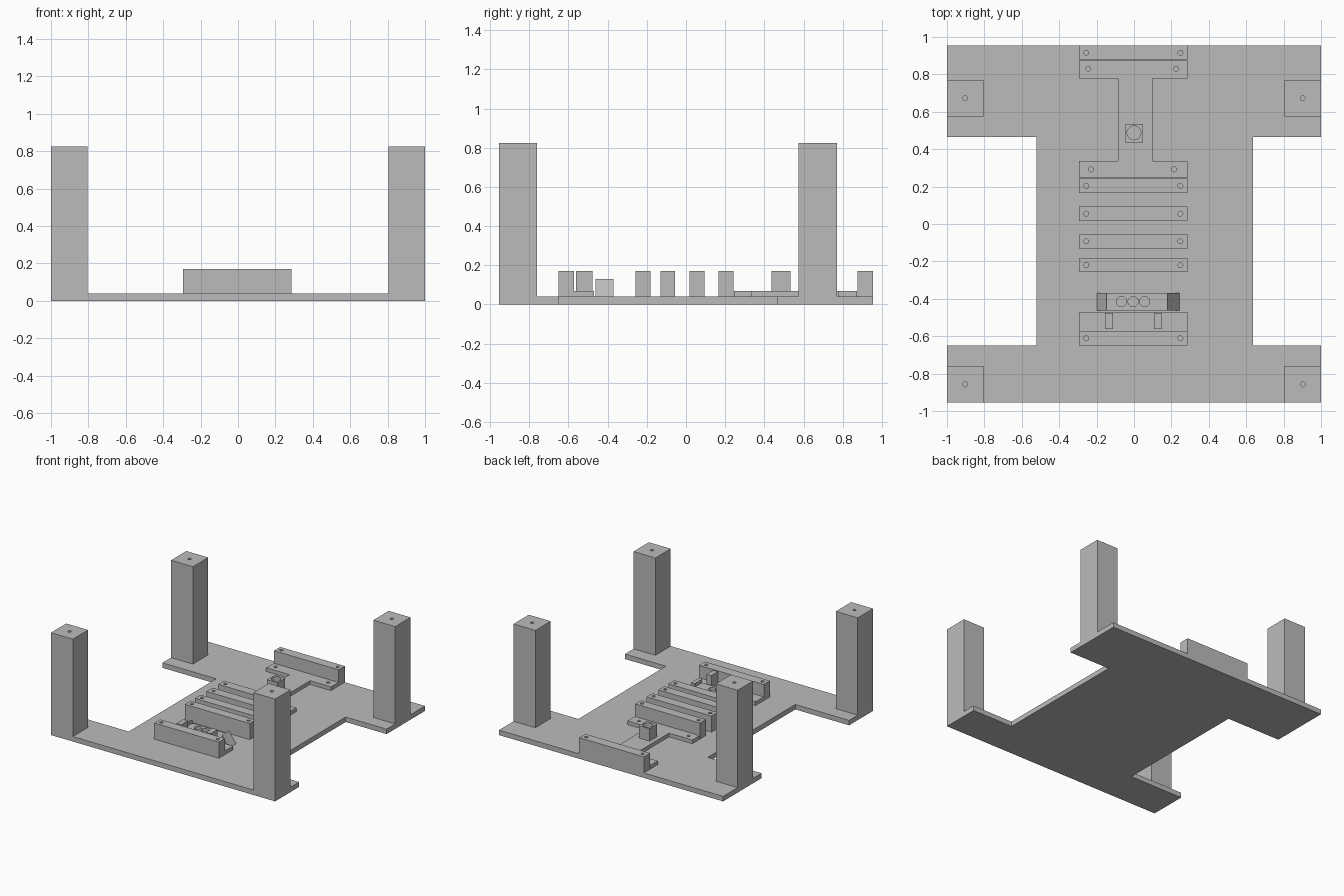
import bpy
import bmesh

cube = bpy.data.objects.get("Cube")
if cube:
    bpy.data.objects.remove(cube, do_unlink=True)

grey = bpy.data.materials.new("plain grey")
grey.use_nodes = True
colour = (0.5, 0.5, 0.5, 1)
grey.diffuse_color = colour
grey.node_tree.nodes["Principled BSDF"].inputs["Base Color"].default_value = colour

DECK = 0.04    # top of the base plate
LOW = 0.07     # top of the thin mounting plates
HIGH = 0.17    # top of the rails


def add_object(name, bm):
    bmesh.ops.recalc_face_normals(bm, faces=bm.faces)
    mesh = bpy.data.meshes.new(name)
    bm.to_mesh(mesh)
    bm.free()
    mesh.materials.append(grey)
    obj = bpy.data.objects.new(name, mesh)
    bpy.context.collection.objects.link(obj)
    return obj


def prism(name, outline, offset):
    """Extrude a flat outline of 3D points along an offset."""
    bm = bmesh.new()
    face = bm.faces.new([bm.verts.new(p) for p in outline])
    result = bmesh.ops.extrude_face_region(bm, geom=[face])
    moved = [v for v in result["geom"] if isinstance(v, bmesh.types.BMVert)]
    bmesh.ops.translate(bm, verts=moved, vec=offset)
    return add_object(name, bm)


def slab(name, points, z0, z1):
    return prism(name, [(x, y, z0) for x, y in points], (0, 0, z1 - z0))


def box(name, x0, x1, y0, y1, z0, z1):
    return slab(name, [(x0, y0), (x1, y0), (x1, y1), (x0, y1)], z0, z1)


def drill(obj, centres, radius, bottom):
    """Cut round vertical holes down to a given height."""
    bm = bmesh.new()
    for x, y in centres:
        made = bmesh.ops.create_cone(bm, cap_ends=True, segments=24, radius1=radius,
                                     radius2=radius, depth=1)
        bmesh.ops.translate(bm, verts=made["verts"], vec=(x, y, bottom + 0.5))
    cutter = add_object("hole_cutter", bm)
    cutter.hide_render = True
    mod = obj.modifiers.new("holes", "BOOLEAN")
    mod.operation = "DIFFERENCE"
    mod.solver = "EXACT"
    mod.object = cutter
    bpy.context.view_layer.update()
    graph = bpy.context.evaluated_depsgraph_get()
    mesh = bpy.data.meshes.new_from_object(obj.evaluated_get(graph))
    obj.modifiers.clear()
    obj.data = mesh
    bpy.data.objects.remove(cutter, do_unlink=True)


# Base plate with a narrower waist
slab("base_plate", [
    (-1, -0.955), (1, -0.955), (1, -0.65), (0.635, -0.65), (0.635, 0.465), (1, 0.465),
    (1, 0.955), (-1, 0.955), (-1, 0.465), (-0.52, 0.465), (-0.52, -0.65), (-1, -0.65)],
    0, DECK)

# Four corner posts with a screw hole on top
for side, x0 in (("right", -1), ("left", 0.805)):
    for end, y0 in (("front", -0.955), ("back", 0.575)):
        post = box(f"{end}_{side}_post", x0, x0 + 0.195, y0, y0 + 0.195, DECK, 0.825)
        drill(post, [(x0 + 0.0975, y0 + 0.0975)], 0.013, 0.74)

# Cross rails, each with two screw holes
rails = [(-0.65, -0.573), (-0.257, -0.182), (-0.13, -0.055),
         (0.017, 0.094), (0.166, 0.242), (0.876, 0.955)]
for number, (y0, y1) in enumerate(rails, 1):
    rail = box(f"cross_rail_{number}", -0.293, 0.285, y0, y1, DECK, HIGH)
    middle = (y0 + y1) / 2
    drill(rail, [(-0.255, middle), (0.248, middle)], 0.013, 0.08)

# I-shaped mounting plate
i_plate = slab("i_shaped_plate", [
    (-0.293, 0.245), (0.285, 0.245), (0.285, 0.338), (0.098, 0.338), (0.098, 0.778),
    (0.285, 0.778), (0.285, 0.873), (-0.293, 0.873), (-0.293, 0.778), (-0.085, 0.778),
    (-0.085, 0.338), (-0.293, 0.338)], DECK, LOW)
drill(i_plate, [(-0.23, 0.292), (0.215, 0.292), (-0.245, 0.83), (0.225, 0.83)],
      0.013, DECK + 0.002)

# Square socket block with a round bore
socket = box("socket_block", -0.048, 0.048, 0.437, 0.533, LOW, HIGH)
drill(socket, [(0, 0.487)], 0.037, 0.09)

# Front ledge behind the first rail, with two upright tabs
box("front_ledge", -0.293, 0.285, -0.573, -0.47, DECK, LOW)
for side, x0 in (("right", -0.155), ("left", 0.108)):
    box(f"{side}_tab", x0, x0 + 0.043, -0.562, -0.477, LOW, HIGH)

# Three-hole holder between two sloped ends
holder = box("three_hole_holder", -0.148, 0.18, -0.463, -0.37, DECK, 0.1)
drill(holder, [(x, -0.415) for x in (-0.067, -0.005, 0.057)], 0.027, 0.05)
for side, inner, outer in (("right", -0.148, -0.198), ("left", 0.18, 0.242)):
    prism(f"{side}_sloped_end", [(inner, -0.463, DECK), (outer, -0.463, DECK),
                                 (inner, -0.463, 0.13)], (0, 0.093, 0))
